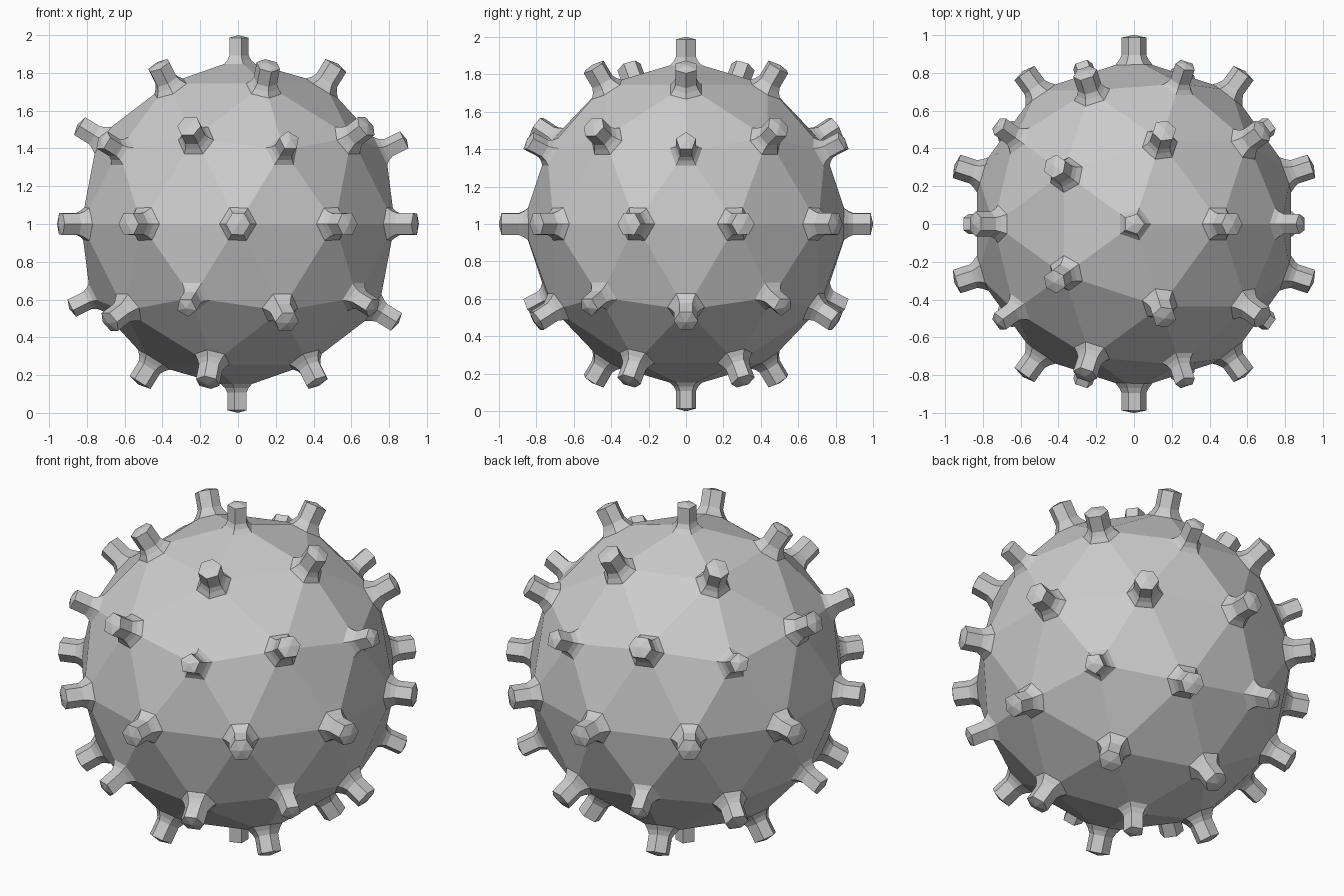
import bpy, bmesh
from mathutils import Vector

if "Cube" in bpy.data.objects:
    bpy.data.objects.remove(bpy.data.objects["Cube"])

R = 0.873                      # body radius
CENTRE = Vector((0, 0, 1))

# Template sphere: every vertex carries one spike
ico = bmesh.new()
bmesh.ops.create_icosphere(ico, subdivisions=2, radius=R)
ico.verts.ensure_lookup_table()

bm = bmesh.new()


def ordered_neighbours(v):
    """Neighbours of v, counter-clockwise seen from outside."""
    n = v.co.normalized()
    others = [e.other_vert(v) for e in v.link_edges]
    a = (others[0].co - n * others[0].co.dot(n)).normalized()
    b = n.cross(a)
    from math import atan2
    return sorted(others, key=lambda o: atan2(o.co.dot(b), o.co.dot(a)))


# Spikes: five or six sided prisms with flared roots and low pointed caps
root = {}
for v in ico.verts:
    n = v.co.normalized()
    nbs = ordered_neighbours(v)
    r = 0.056 if len(nbs) == 5 else 0.065
    rings = [[]]
    for o in nbs:
        d = (o.co - v.co).normalized()
        p = bm.verts.new(v.co + d * (r + 0.038) + CENTRE)
        root[v.index, o.index] = p
        rings[0].append(p)
    for radius, height in ((r + 0.013, 0.868), (r, 0.893), (r, 0.986)):
        ring = []
        for o in nbs:
            t = (o.co - n * o.co.dot(n)).normalized()
            ring.append(bm.verts.new(n * height + t * radius + CENTRE))
        rings.append(ring)
    k = len(nbs)
    for lo, hi in zip(rings, rings[1:]):
        for i in range(k):
            j = (i + 1) % k
            bm.faces.new((lo[i], lo[j], hi[j], hi[i]))
    tip = bm.verts.new(n + CENTRE)
    for i in range(k):
        bm.faces.new((rings[-1][i], rings[-1][(i + 1) % k], tip))

# Body facets: sphere triangles with corners cut at the spike roots
for f in ico.faces:
    ids = [v.index for v in f.verts]
    loop = []
    for i in range(3):
        prev, cur, nxt = ids[i - 1], ids[i], ids[(i + 1) % 3]
        loop += [root[cur, prev], root[cur, nxt]]
    bm.faces.new(loop)

bmesh.ops.recalc_face_normals(bm, faces=bm.faces[:])
mesh = bpy.data.meshes.new("spiked_ball")
bm.to_mesh(mesh)
bm.free()
ico.free()
bpy.context.collection.objects.link(bpy.data.objects.new("spiked_ball", mesh))
